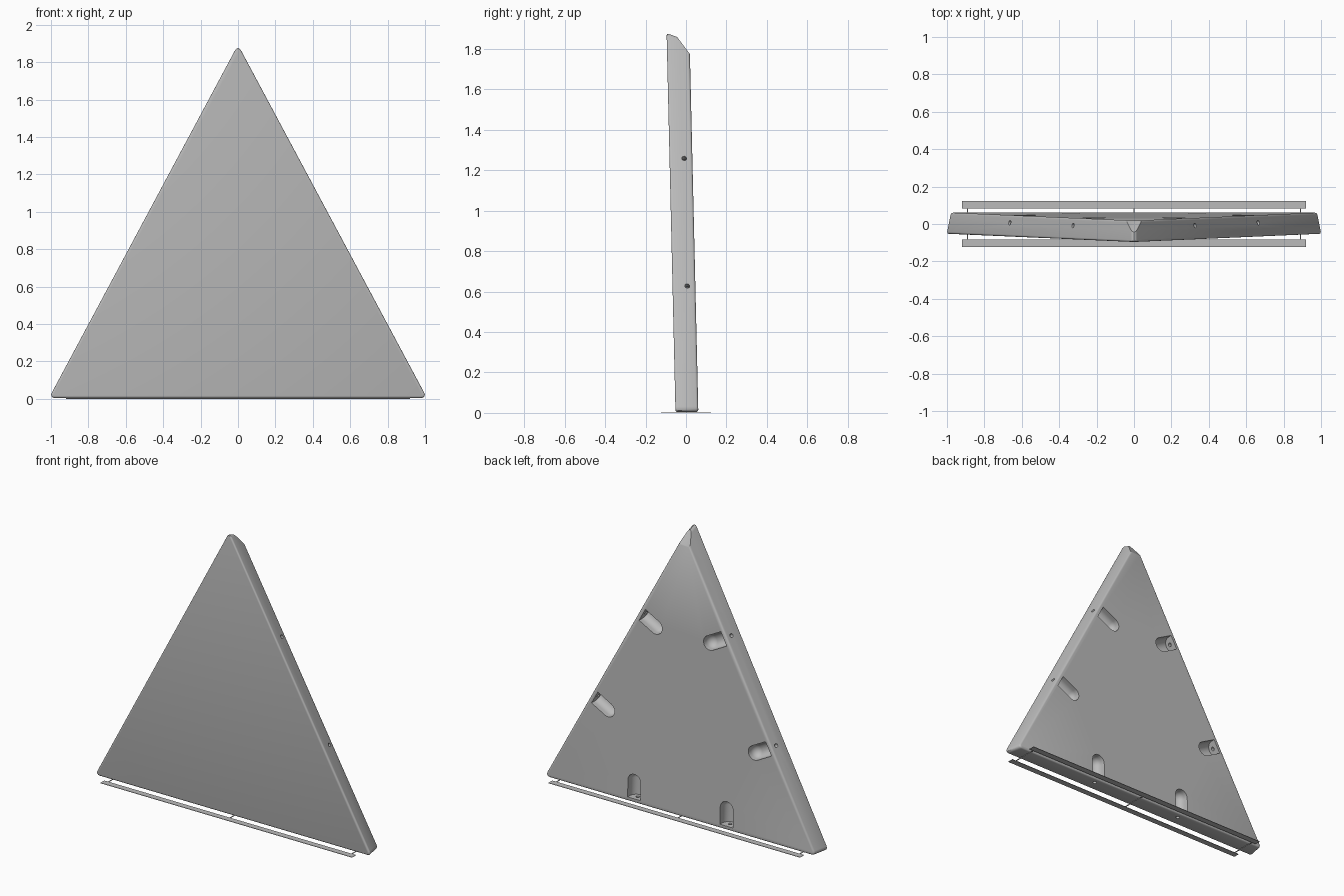
import bpy, bmesh, math
from mathutils import Vector, Matrix

if "Cube" in bpy.data.objects:
    bpy.data.objects.remove(bpy.data.objects["Cube"])

W, H, INSET = 1.013, 1.893, 0.02      # sharp front triangle, back face inset
TILT, Y_FRONT, Y_BACK, Z0 = 0.0235, -0.052, 0.061, 0.004

grey = bpy.data.materials.new("light grey")
grey.diffuse_color = (0.5, 0.5, 0.5, 1)
grey.use_nodes = True
grey.node_tree.nodes["Principled BSDF"].inputs["Base Color"].default_value = grey.diffuse_color


def make_object(name, bm):
    bmesh.ops.recalc_face_normals(bm, faces=bm.faces[:])
    me = bpy.data.meshes.new(name)
    bm.to_mesh(me)
    bm.free()
    me.materials.append(grey)
    ob = bpy.data.objects.new(name, me)
    bpy.context.collection.objects.link(ob)
    return ob


# Triangular panel: front triangle joined to a slightly smaller back triangle
def tri(half, height, y):
    return [(x, y - TILT * z, z + Z0) for x, z in ((-half, 0), (half, 0), (0, height))]


bm = bmesh.new()
f = [bm.verts.new(p) for p in tri(W, H, Y_FRONT)]
b = [bm.verts.new(p) for p in tri(W - INSET / 0.882, H - INSET / 0.472, Y_BACK)]
bm.faces.new(f)
bm.faces.new(b[::-1])
for i in range(3):
    j = (i + 1) % 3
    bm.faces.new((f[i], b[i], b[j], f[j]))
bmesh.ops.recalc_face_normals(bm, faces=bm.faces[:])

# Round the three corners
corners = [e for e in bm.edges if (e.verts[0] in f) != (e.verts[1] in f)]
bmesh.ops.bevel(bm, geom=corners, offset=0.033, offset_type='OFFSET', segments=4,
                profile=0.5, affect='EDGES', clamp_overlap=False)

# Cut the sloped facet at the back of the tip
cut = bmesh.ops.bisect_plane(bm, geom=bm.verts[:] + bm.edges[:] + bm.faces[:],
                             plane_co=(0, 0.012, 1.785), plane_no=(0, 0.8, 0.6),
                             clear_outer=True)
bmesh.ops.holes_fill(bm, edges=[e for e in bm.edges if e.is_boundary], sides=0)
bmesh.ops.recalc_face_normals(bm, faces=bm.faces[:])

# Soften the rims of the front and back faces
rim = [e for e in bm.edges if len(e.link_faces) == 2
       and e.calc_face_angle() > math.radians(50)
       and any(abs(fc.normal.y) > 0.95 for fc in e.link_faces)]
bmesh.ops.bevel(bm, geom=rim, offset=0.011, offset_type='OFFSET', segments=3,
                profile=0.5, affect='EDGES', clamp_overlap=False)
panel = make_object("triangle_panel", bm)


# Frames along each edge at thirds: x along edge, y inward, z out of the back
def edge_frames():
    pts = [Vector((-W, 0, 0)), Vector((W, 0, 0)), Vector((0, 0, H))]
    centre = sum(pts, Vector()) / 3
    n = Vector((0, 1, TILT)).normalized()
    for i in range(3):
        p, q = pts[i], pts[(i + 1) % 3]
        d = (q - p).normalized()
        u = (centre - p) - d * (centre - p).dot(d)
        u = (u - n * u.dot(n)).normalized()
        t = u.cross(n)
        start = 0.025 if i == 0 else 0.025 + INSET
        for k in (1 / 3, 2 / 3):
            o = p.lerp(q, k) + u * start
            o.y = Y_BACK - TILT * o.z
            o.z += Z0
            yield Matrix.Translation(o) @ Matrix((t, u, n)).transposed().to_4x4()


# Cutters: round-nosed pockets in the back and bolt holes through the edges
R, LENGTH, DEPTH, SEG = 0.047, 0.16, 0.026, 16
pockets, holes = bmesh.new(), bmesh.new()
for m in edge_frames():
    pts = []
    for a in range(SEG + 1):
        s = math.pi * a / SEG
        pts.append((R * math.cos(s), 0, -DEPTH - R * math.sin(s)))
        pts.append((R * math.cos(s), LENGTH - R + R * math.sin(s), 0.05))
    pts += [(R, 0, 0.05), (-R, 0, 0.05)]
    for i in range(SEG // 2 + 1):
        lat = math.pi / 2 * i / (SEG // 2)
        for a in range(SEG + 1 if i < SEG // 2 else 1):
            s = math.pi * a / SEG
            pts.append((R * math.cos(lat) * math.cos(s),
                        LENGTH - R + R * math.cos(lat) * math.sin(s),
                        -DEPTH - R * math.sin(lat)))
    vs = [pockets.verts.new(m @ Vector(p)) for p in pts]
    bmesh.ops.remove_doubles(pockets, verts=vs, dist=1e-5)
    vs = [v for v in pockets.verts if not v.link_faces]
    res = bmesh.ops.convex_hull(pockets, input=vs)
    loose = [v for v in pockets.verts if not v.link_faces]
    bmesh.ops.delete(pockets, geom=loose, context='VERTS')
    bmesh.ops.create_cone(holes, cap_ends=True, segments=16, radius1=0.012, radius2=0.012,
                          depth=0.14, matrix=m @ Matrix.Translation((0, -0.04, -0.04))
                          @ Matrix.Rotation(math.pi / 2, 4, 'X'))

bpy.context.view_layer.objects.active = panel
for name, cbm in (("pocket_cutter", pockets), ("bolt_hole_cutter", holes)):
    cutter = make_object(name, cbm)
    cutter.hide_render = True
    mod = panel.modifiers.new(name, 'BOOLEAN')
    mod.operation, mod.solver, mod.object = 'DIFFERENCE', 'EXACT', cutter
    bpy.ops.object.modifier_apply(modifier=name)
    bpy.data.objects.remove(cutter)


# Thin floor strips in front and behind, tied together under the panel
def box(name, size, loc):
    bm = bmesh.new()
    bmesh.ops.create_cube(bm, size=1, matrix=Matrix.Translation(loc)
                          @ Matrix.Diagonal((*size, 1)))
    return make_object(name, bm)


for name, s in (("front_strip", -1), ("back_strip", 1)):
    box(name, (1.84, 0.04, 0.003), (0, s * 0.103, 0.0015))
for name, x in (("left_tie", -0.89), ("middle_tie", 0), ("right_tie", 0.89)):
    box(name, (0.006, 0.17, 0.003), (x, 0, 0.0015))

bpy.ops.object.select_all(action='DESELECT')
panel.select_set(True)
bpy.context.view_layer.objects.active = panel
bpy.ops.object.shade_smooth_by_angle(angle=math.radians(35))
